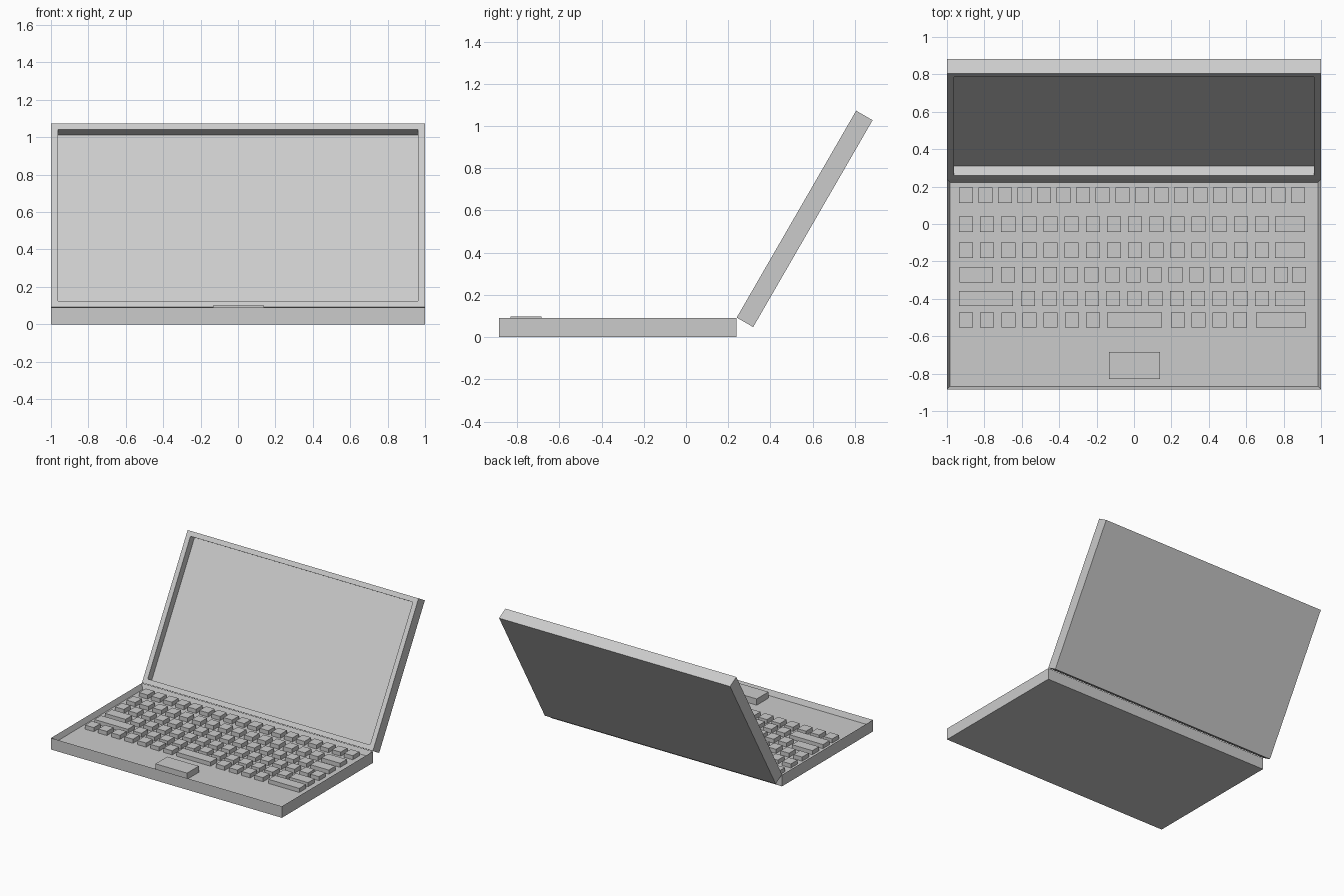
import bpy, bmesh, math
from mathutils import Vector, Matrix

if "Cube" in bpy.data.objects:
    bpy.data.objects.remove(bpy.data.objects["Cube"])


def finish(name, bm):
    me = bpy.data.meshes.new(name)
    bm.to_mesh(me)
    bm.free()
    ob = bpy.data.objects.new(name, me)
    bpy.context.collection.objects.link(ob)
    return ob


def add_box(bm, lo, hi):
    lo, hi = Vector(lo), Vector(hi)
    m = Matrix.Translation((lo + hi) / 2) @ Matrix.Diagonal((*(hi - lo), 1))
    bmesh.ops.create_cube(bm, size=1, matrix=m)


def tray(name, lo, hi, steps):
    """Box whose top face is inset and sunk by (thickness, depth) steps."""
    bm = bmesh.new()
    add_box(bm, lo, hi)
    bm.normal_update()
    top = max(bm.faces, key=lambda f: f.calc_center_median().z)
    for thickness, depth in steps:
        bmesh.ops.inset_individual(bm, faces=[top], thickness=thickness,
                                   depth=depth, use_even_offset=True)
        bm.normal_update()
    return finish(name, bm)


FLOOR = 0.05

# Base: shallow tray with sloping inner walls
tray("base", (-1, -0.885, 0), (1, 0.24, 0.09), [(0.017, FLOOR - 0.09)])

# Lid: leaning panel with a flat bezel and a sunken screen
lid = tray("screen_lid", (-1, 0, -0.09), (1, 1.131, 0),
           [(0.037, 0), (0.0001, -0.058)])
lid.rotation_euler.x = math.radians(60)
lid.location = (0, 0.24, 0.093)

# Touchpad
bm = bmesh.new()
add_box(bm, (-0.133, -0.83, FLOOR), (0.14, -0.685, 0.099))
finish("touchpad", bm)

# Keyboard rows: back edge y, then runs of (first left x, last left x, count, key width)
K = 0.075
ROWS = [
    (0.195, [(-0.936, 0.84, 18, K)]),
    (0.04, [(-0.936, 0.647, 15, K), (0.754, 0.754, 1, 0.16)]),
    (-0.10, [(-0.936, 0.647, 15, K), (0.754, 0.754, 1, 0.16)]),
    (-0.23, [(-0.933, -0.933, 1, 0.178), (-0.711, 0.631, 13, K),
             (0.749, 0.845, 2, K)]),
    (-0.357, [(-0.936, -0.936, 1, 0.289), (-0.604, 0.647, 12, K),
              (0.754, 0.754, 1, 0.16)]),
    (-0.472, [(-0.936, -0.257, 7, K), (-0.144, -0.144, 1, 0.294),
              (0.198, 0.529, 4, K), (0.652, 0.652, 1, 0.267)]),
]
bm = bmesh.new()
for y, runs in ROWS:
    for first, last, count, width in runs:
        for i in range(count):
            x = first + (last - first) * i / max(count - 1, 1)
            add_box(bm, (x, y - 0.082, FLOOR), (x + width, y, 0.082))
finish("keyboard_keys", bm)
